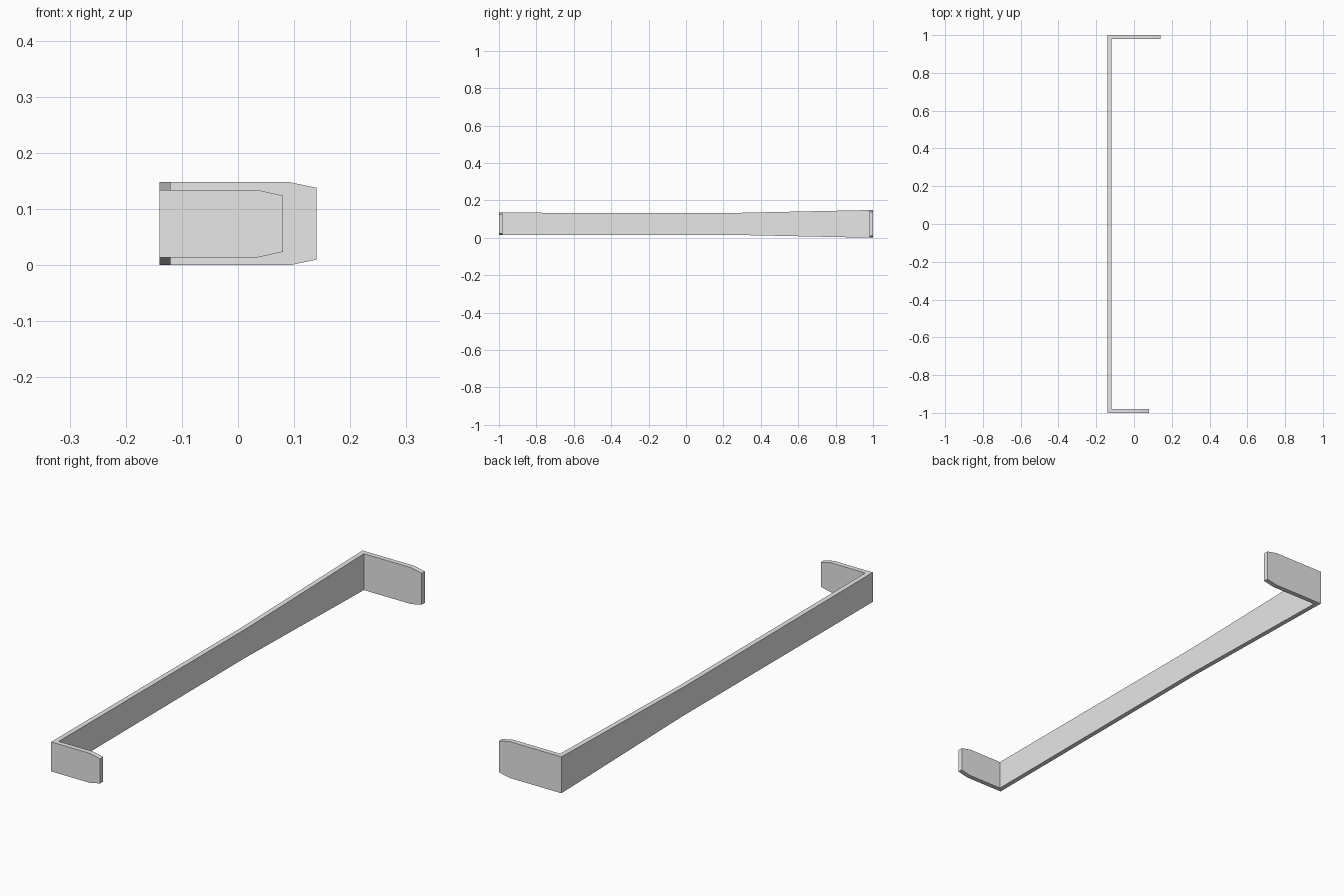
import bpy
import bmesh

if "Cube" in bpy.data.objects:
    bpy.data.objects.remove(bpy.data.objects["Cube"])

T = 0.02          # strip thickness
MID = 0.074       # height of the strip's centre line
X0 = -0.14        # outer face of the long bar

metal = bpy.data.materials.new("plain_grey")
metal.diffuse_color = (0.8, 0.8, 0.8, 1.0)
metal.use_nodes = True
metal.node_tree.nodes["Principled BSDF"].inputs["Base Color"].default_value = metal.diffuse_color

# Stations along the bent strip: outer point, inner point, half height
stations = [
    ((0.08, -1.0), (0.08, -1.0 + T), 0.050),       # short lip tip
    ((0.035, -1.0), (0.035, -1.0 + T), 0.060),     # tip taper starts
    ((X0, -1.0), (X0 + T, -1.0 + T), 0.060),       # front corner
    ((X0, 0.22), (X0 + T, 0.22), 0.058),           # bar starts to widen
    ((X0, 1.0), (X0 + T, 1.0 - T), 0.074),         # back corner
    ((0.092, 1.0), (0.092, 1.0 - T), 0.074),       # tip taper starts
    ((0.14, 1.0), (0.14, 1.0 - T), 0.064),         # long lip tip
]

# Sweep a rectangular section through the stations
bm = bmesh.new()
rings = []
for outer, inner, h in stations:
    rings.append([bm.verts.new((p[0], p[1], MID + s * h))
                  for p, s in ((outer, -1), (inner, -1), (inner, 1), (outer, 1))])
for a, b in zip(rings, rings[1:]):
    for i in range(4):
        j = (i + 1) % 4
        bm.faces.new((a[i], a[j], b[j], b[i]))
bm.faces.new(rings[0])
bm.faces.new(rings[-1])
bmesh.ops.recalc_face_normals(bm, faces=bm.faces)

mesh = bpy.data.meshes.new("bracket_strip")
bm.to_mesh(mesh)
bm.free()
mesh.materials.append(metal)
strip = bpy.data.objects.new("bracket_strip", mesh)
bpy.context.collection.objects.link(strip)
